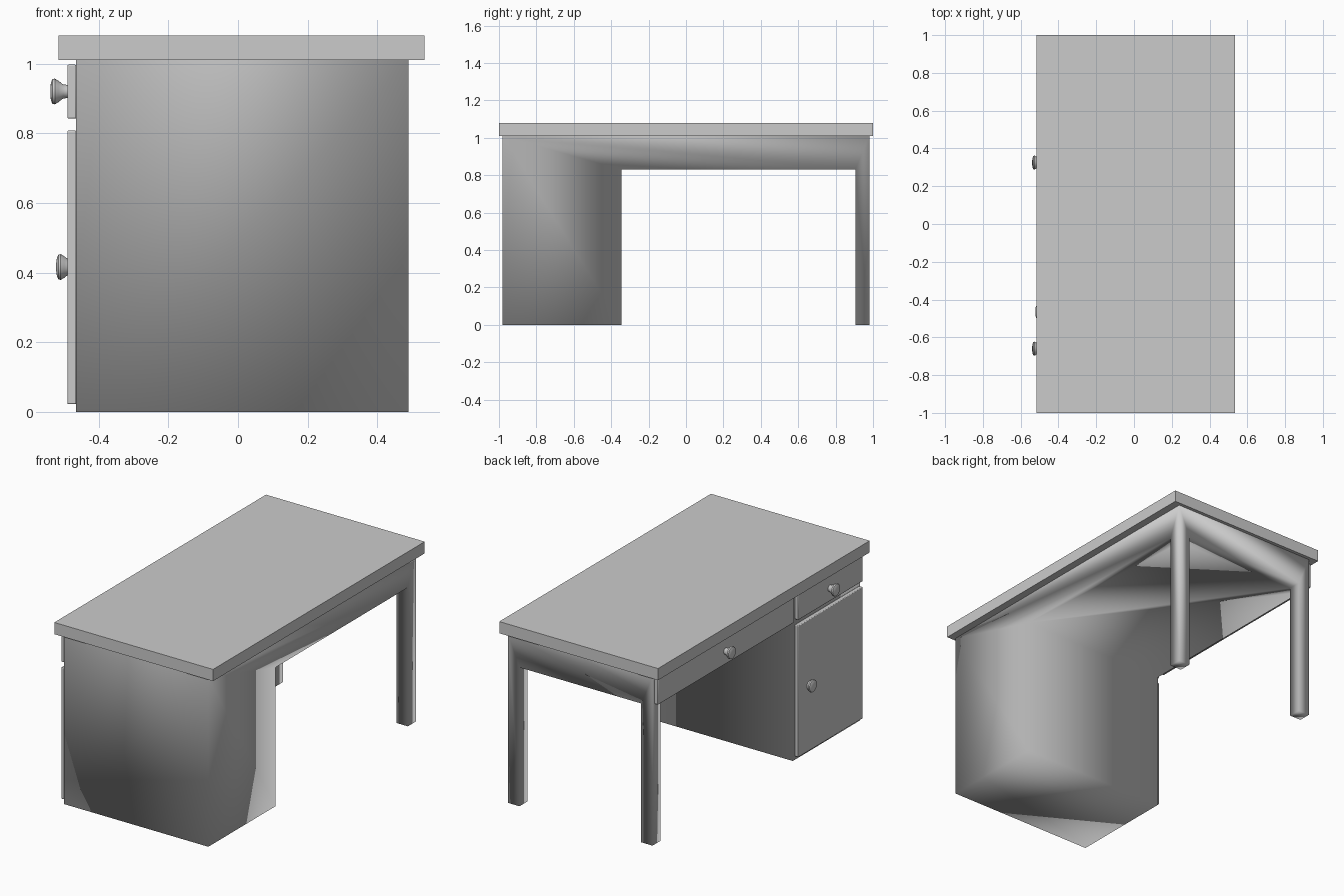
import bpy
import bmesh
from math import pi, radians, cos, sin

cube = bpy.data.objects.get("Cube")
if cube:
    bpy.data.objects.remove(cube, do_unlink=True)

# One plain grey for the whole desk
grey = bpy.data.materials.new("plain grey")
grey.use_nodes = True
grey.diffuse_color = (0.6, 0.6, 0.6, 1)
grey.node_tree.nodes["Principled BSDF"].inputs["Base Color"].default_value = (0.6, 0.6, 0.6, 1)


def finish(bm, name):
    bmesh.ops.recalc_face_normals(bm, faces=bm.faces)
    mesh = bpy.data.meshes.new(name)
    bm.to_mesh(mesh)
    bm.free()
    mesh.materials.append(grey)
    obj = bpy.data.objects.new(name, mesh)
    bpy.context.collection.objects.link(obj)
    return obj


def smooth(obj, angle=None):
    bpy.ops.object.select_all(action="DESELECT")
    obj.select_set(True)
    bpy.context.view_layer.objects.active = obj
    if angle is None:
        bpy.ops.object.shade_smooth()
    else:
        bpy.ops.object.shade_smooth_by_angle(angle=radians(angle))


def box(name, xs, ys, zs, bevel=0):
    bm = bmesh.new()
    bmesh.ops.create_cube(bm, size=1)
    for v in bm.verts:
        v.co = [r[0] if c < 0 else r[1] for c, r in zip(v.co, (xs, ys, zs))]
    obj = finish(bm, name)
    if bevel:
        mod = obj.modifiers.new("soft edge", "BEVEL")
        mod.width = bevel
        mod.segments = 2
    return obj


def knob(name, y, z, base_x):
    # Turned profile: (distance out from the base, radius)
    profile = [(0, 0.019), (0.012, 0.020), (0.026, 0.031), (0.036, 0.037),
               (0.043, 0.035), (0.047, 0.026), (0.049, 0.012)]
    sides = 24
    bm = bmesh.new()
    rings = [[bm.verts.new((base_x - d, y + r * cos(2 * pi * i / sides),
                            z + r * sin(2 * pi * i / sides))) for i in range(sides)]
             for d, r in profile]
    for a, b in zip(rings, rings[1:]):
        for i in range(sides):
            j = (i + 1) % sides
            bm.faces.new((a[i], a[j], b[j], b[i]))
    bm.faces.new(rings[0])
    bm.faces.new(rings[-1])
    smooth(finish(bm, name), 40)


# Frame: a floor plan of cells, with cabinet and legs extruded down to the ground
xs = [-0.465, -0.39, 0.415, 0.49]
ys = [-0.98, -0.345, 0.905, 0.98]
APRON, RIM = 0.83, 1.01
bm = bmesh.new()
plan = [[bm.verts.new((x, y, APRON)) for y in ys] for x in xs]
cabinet, legs = [], []
for i in range(3):
    for j in range(3):
        f = bm.faces.new((plan[i][j], plan[i][j + 1], plan[i + 1][j + 1], plan[i + 1][j]))
        if j == 0:
            cabinet.append(f)
        elif j == 2 and i != 1:
            legs.append(f)
rim = [e for e in bm.edges if e.is_boundary]
walls = bmesh.ops.extrude_edge_only(bm, edges=rim)["geom"]
for v in walls:
    if isinstance(v, bmesh.types.BMVert):
        v.co.z = RIM
for group in (cabinet, legs[:1], legs[1:]):
    grown = bmesh.ops.extrude_face_region(bm, geom=group)["geom"]
    for v in grown:
        if isinstance(v, bmesh.types.BMVert):
            v.co.z = 0
    bmesh.ops.delete(bm, geom=[f for f in group if f.is_valid], context="FACES")
bmesh.ops.recalc_face_normals(bm, faces=bm.faces)
bmesh.ops.dissolve_limit(bm, angle_limit=radians(1), use_dissolve_boundaries=True,
                         verts=bm.verts, edges=bm.edges)
smooth(finish(bm, "desk_frame"))

# Worktop
box("worktop", (-0.515, 0.535), (-1, 1), (RIM, 1.08))

# Drawer fronts and cabinet door
front = (-0.49, -0.464)
for name, span, height in (("cabinet_drawer", (-0.972, -0.362), (0.842, 0.997)),
                           ("centre_drawer", (-0.325, 0.965), (0.842, 0.997)),
                           ("cabinet_door", (-0.972, -0.362), (0.022, 0.808))):
    smooth(box(name, front, span, height, 0.004), 30)

# Knobs
knob("cabinet_drawer_knob", -0.66, 0.92, -0.49)
knob("centre_drawer_knob", 0.325, 0.92, -0.49)
knob("door_knob", -0.465, 0.416, -0.473)
